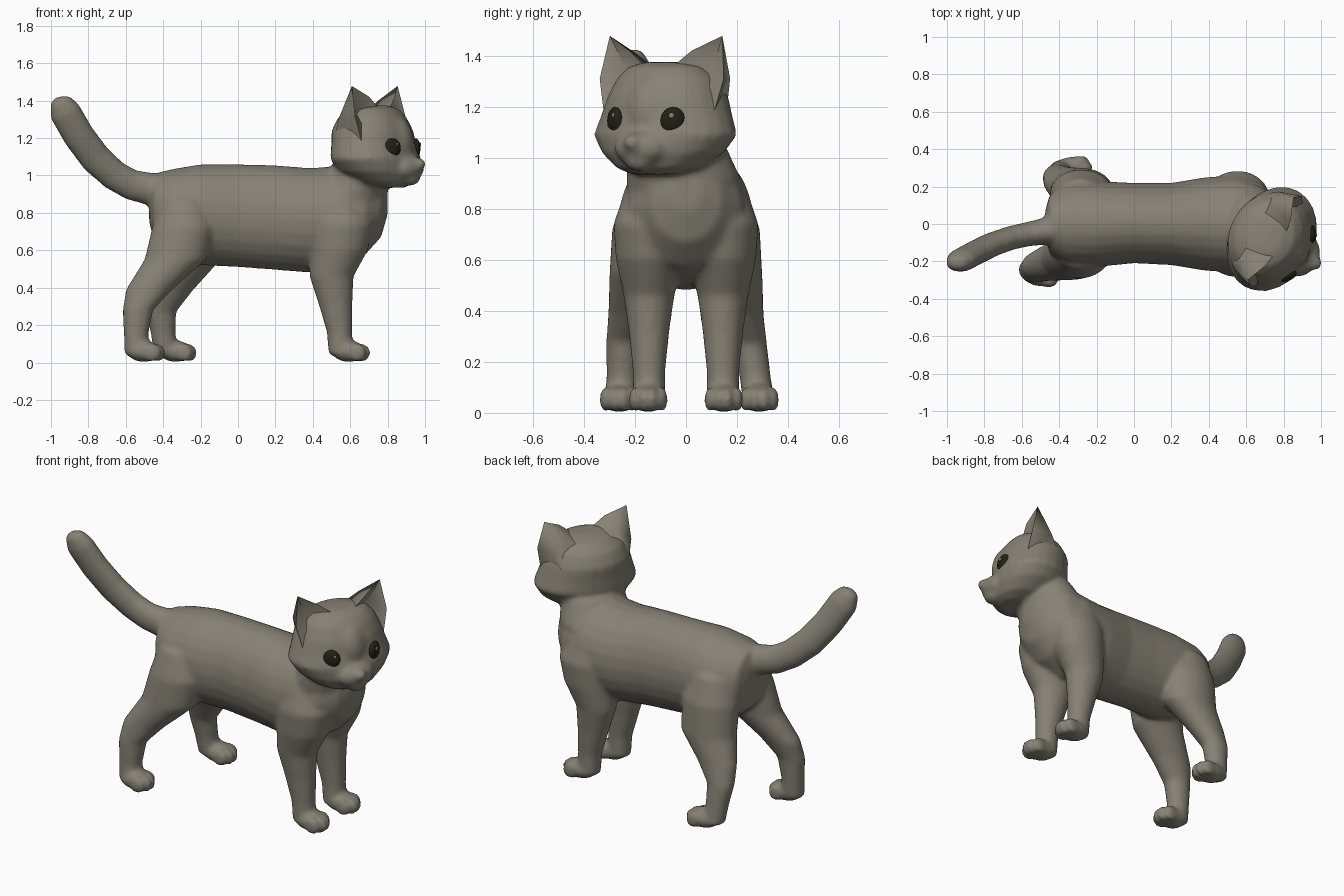
import bpy, bmesh, math
from mathutils import Vector, Matrix

if "Cube" in bpy.data.objects:
    bpy.data.objects.remove(bpy.data.objects["Cube"])

X, Y, Z = Vector((1, 0, 0)), Vector((0, 1, 0)), Vector((0, 0, 1))
HEAD = Matrix.Translation((0.74, -0.083, 0)) @ Matrix.Rotation(math.radians(-29), 4, 'Z')


def material(name, rgb):
    m = bpy.data.materials.new(name)
    m.diffuse_color = (*rgb, 1)
    m.use_nodes = True
    m.node_tree.nodes["Principled BSDF"].inputs["Base Color"].default_value = m.diffuse_color
    return m


fur = material("grey_brown_fur", (0.24, 0.222, 0.178))
dark = material("dark_eye", (0.016, 0.015, 0.008))


def finish(name, bm, mat):
    bmesh.ops.recalc_face_normals(bm, faces=bm.faces)
    me = bpy.data.meshes.new(name)
    bm.to_mesh(me)
    bm.free()
    ob = bpy.data.objects.new(name, me)
    bpy.context.collection.objects.link(ob)
    me.materials.append(mat)
    bpy.ops.object.select_all(action='DESELECT')
    ob.select_set(True)
    bpy.context.view_layer.objects.active = ob
    return ob


def loft(bm, rows, axis, matrix=Matrix(), n=24):
    """Closed tube through elliptical rings (x, y, z, radius a, radius b)."""
    rings = []
    for i, (x, y, z, ra, rb) in enumerate(rows):
        if axis == 'x':
            a, b = Y, Z
        elif axis == 'z':
            a, b = X, Y
        else:
            t = (Vector(rows[min(i + 1, len(rows) - 1)][:3]) - Vector(rows[max(i - 1, 0)][:3])).normalized()
            b = Y.cross(t).normalized()
            a = t.cross(b)
        ring = []
        for k in range(n):
            w = 2 * math.pi * k / n
            p = Vector((x, y, z)) + a * ra * math.cos(w) + b * rb * math.sin(w)
            ring.append(bm.verts.new(matrix @ p))
        rings.append(ring)
    for r, s in zip(rings, rings[1:]):
        for k in range(n):
            bm.faces.new((r[k], r[(k + 1) % n], s[(k + 1) % n], s[k]))
    bm.faces.new(rings[0])
    bm.faces.new(rings[-1])


def ball(bm, pos, radii, matrix=Matrix(), yaw=0):
    m = matrix @ Matrix.Translation(pos) @ Matrix.Rotation(yaw, 4, 'Z') @ Matrix.Diagonal((*radii, 1))
    bmesh.ops.create_uvsphere(bm, u_segments=20, v_segments=12, radius=1, matrix=m)


def leg(bm, rows, paw_x, paw_y):
    loft(bm, rows, 'z')
    ball(bm, (paw_x, paw_y, 0.06), (0.088, 0.073, 0.058))
    for i in range(4):  # toes
        d = i - 1.5
        ball(bm, (paw_x + 0.075 - 0.012 * d * d, paw_y + d * 0.037, 0.052), (0.048, 0.021, 0.05))


bm = bmesh.new()
# torso
loft(bm, [(-.475, 0, .85, .07, .10), (-.45, 0, .83, .16, .18), (-.35, 0, .80, .225, .235),
          (-.2, 0, .79, .23, .27), (0, 0.005, .785, .215, .275), (.2, 0, .775, .22, .28),
          (.38, 0, .76, .25, .28), (.55, 0, .78, .26, .27), (.68, 0, .80, .22, .225),
          (.765, 0, .83, .14, .16), (.80, 0, .86, .06, .07)], 'x')
# neck
loft(bm, [(.55, 0, .72, .21, .22), (.615, -.01, .92, .185, .225), (.66, -.04, 1.06, .155, .19)], 'z')
# tail
loft(bm, [(-.36, -.02, .91, .10, .10), (-.48, -.04, .93, .072, .087), (-.57, -.055, .95, .065, .082),
          (-.66, -.075, 1.0, .064, .082), (-.76, -.11, 1.09, .064, .085), (-.85, -.155, 1.21, .064, .085),
          (-.925, -.195, 1.34, .062, .085), (-.95, -.21, 1.40, .045, .06), (-.955, -.215, 1.42, .02, .03)], 'path')
# front legs
for s in (-1, 1):
    leg(bm, [(.54, s * .08, .96, .06, .06), (.545, s * .12, .87, .13, .12), (.555, s * .145, .74, .17, .14),
             (.54, s * .145, .60, .155, .13), (.50, s * .145, .46, .118, .10), (.52, s * .145, .32, .092, .08),
             (.543, s * .145, .16, .068, .064), (.55, s * .145, .04, .066, .064)], .59, s * .148)
# hind legs
leg(bm, [(-.28, -.07, .95, .07, .06), (-.29, -.12, .87, .13, .12), (-.29, -.155, .72, .17, .135),
         (-.335, -.18, .55, .165, .12), (-.475, -.22, .39, .125, .085), (-.535, -.245, .28, .082, .068),
         (-.545, -.25, .15, .066, .062), (-.542, -.255, .04, .066, .062)], -.505, -.262)
leg(bm, [(-.28, .07, .95, .07, .06), (-.29, .12, .87, .13, .12), (-.28, .155, .72, .17, .135),
         (-.28, .18, .53, .17, .12), (-.365, .22, .38, .12, .085), (-.41, .25, .27, .08, .068),
         (-.40, .27, .15, .066, .062), (-.385, .285, .04, .066, .062)], -.335, .288)
# head, brow, muzzle, chin, nose
loft(bm, [(.09, 0, .935, .07, .09), (.05, 0, .96, .15, .17), (.015, 0, 1.02, .205, .25),
          (-.005, 0, 1.09, .225, .298), (-.015, 0, 1.16, .215, .272), (-.025, 0, 1.24, .21, .245),
          (-.025, 0, 1.31, .175, .21), (-.015, 0, 1.355, .125, .16), (0, 0, 1.375, .05, .09)], 'z', HEAD)
ball(bm, (.095, 0, 1.17), (.12, .11, .16), HEAD)
ball(bm, (.185, 0, 1.04), (.088, .115, .075), HEAD)
ball(bm, (.205, 0, .985), (.055, .06, .04), HEAD)
ball(bm, (.25, 0, 1.06), (.05, .04, .035), HEAD)
body = finish("cat_body", bm, fur)

# fuse the parts into one soft skin
m = body.modifiers.new("fuse", 'REMESH')
m.mode, m.voxel_size, m.use_smooth_shade = 'VOXEL', 0.012, True
m2 = body.modifiers.new("soften", 'SMOOTH')
m2.factor, m2.iterations = 0.5, 12
for mod in ("fuse", "soften"):
    bpy.ops.object.modifier_apply(modifier=mod)
for p in body.data.polygons:
    p.material_index = 0
bpy.ops.object.shade_smooth()

# ears: inner edge, hollow, outer edge, two back points, at base and middle
base = [(.05, .045, 1.345), (.03, .15, 1.25), (.05, .245, 1.17), (-.17, .18, 1.16), (-.13, .06, 1.31)]
mid = [(.035, .14, 1.42), (-.035, .20, 1.36), (.025, .278, 1.31), (-.095, .24, 1.31), (-.075, .155, 1.40)]
for s, side in ((-1, "right"), (1, "left")):
    bm = bmesh.new()
    lo, hi = [[bm.verts.new(HEAD @ Vector((u, s * v, z))) for u, v, z in ring] for ring in (base, mid)]
    tip = bm.verts.new(HEAD @ Vector((-.01, s * .252, 1.478)))
    for k in range(5):
        j = (k + 1) % 5
        bm.faces.new((lo[k], lo[j], hi[j], hi[k]))
        bm.faces.new((hi[k], hi[j], tip))
    bm.faces.new(lo)
    finish(side + "_ear", bm, fur)
    bpy.ops.object.shade_smooth_by_angle(angle=math.radians(70))

    # eye with a small glint
    bm = bmesh.new()
    ball(bm, (.167, s * .13, 1.145), (.026, .05, .054), HEAD, s * math.radians(36))
    finish(side + "_eye", bm, dark)
    bpy.ops.object.shade_smooth()
    bm = bmesh.new()
    ball(bm, (.191, s * .13 + .006, 1.165), (.006, .011, .011), HEAD, s * math.radians(36))
    finish(side + "_eye_glint", bm, fur)
    bpy.ops.object.shade_smooth()
